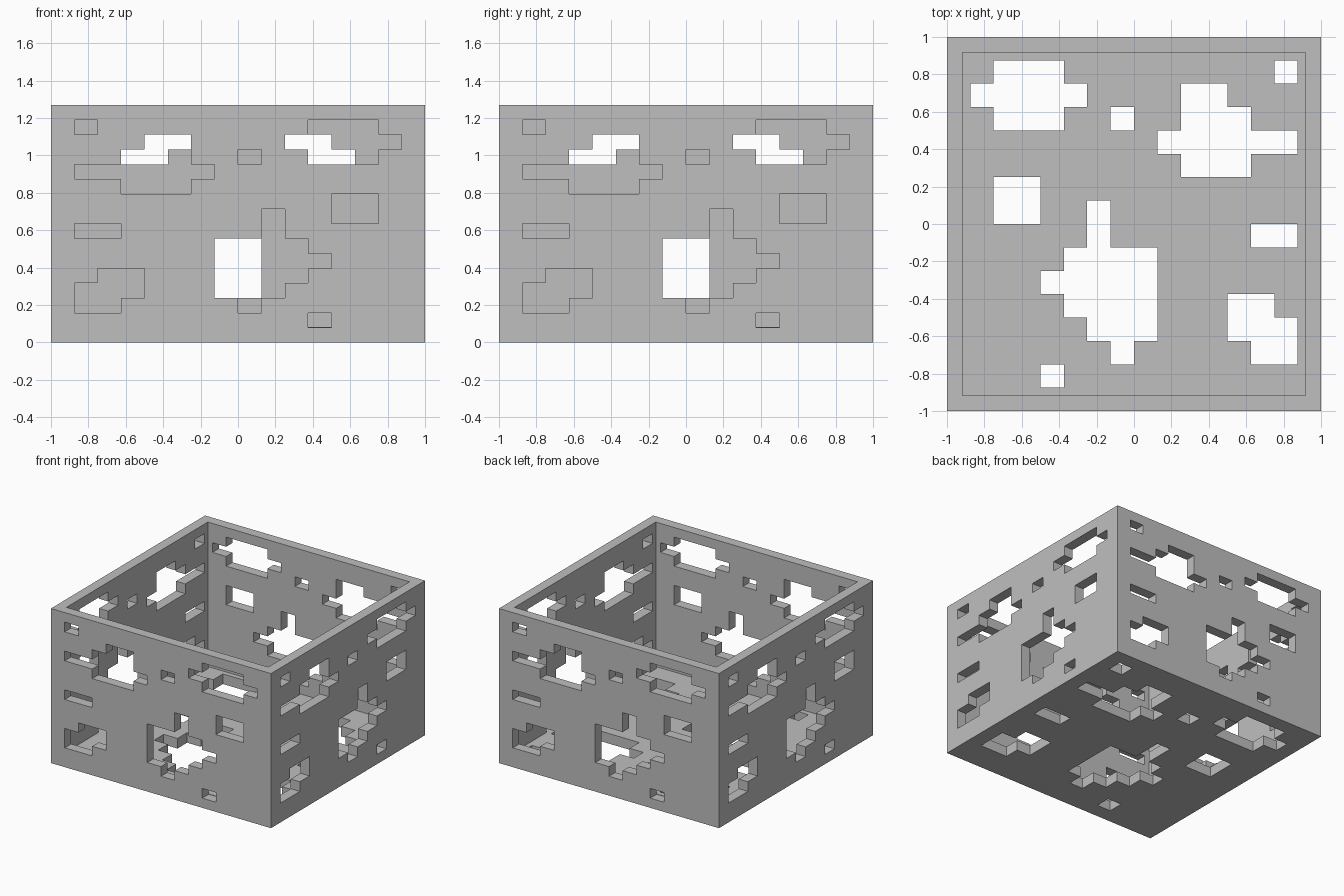
import bpy
import bmesh
from mathutils import Vector, Matrix

cube = bpy.data.objects.get("Cube")
if cube:
    bpy.data.objects.remove(cube)

N = 16            # cells along each side of a panel
HEIGHT = 1.27
THICKNESS = 0.083

# Cut-outs as cell rectangles: (x start, y start, x end, y end)
HOLES = [
    (2, 12, 5, 15), (1, 13, 6, 14),                       # upper left blob
    (10, 10, 12, 14), (12, 10, 13, 13), (9, 11, 15, 12),  # upper right blob
    (5, 4, 9, 7), (6, 7, 7, 9), (4, 5, 5, 6),             # large central blob
    (6, 3, 9, 4), (7, 2, 8, 3),
    (12, 3, 14, 5), (13, 2, 15, 4),                       # lower right blob
    (2, 8, 4, 10), (13, 7, 15, 8),                        # plain rectangles
    (14, 14, 15, 15), (7, 12, 8, 13), (4, 1, 5, 2),       # single cells
]


def is_open(i, j):
    return any(x0 <= i < x1 and y0 <= j < y1 for x0, y0, x1, y1 in HOLES)


def add_panel(bm, place):
    """Add a pierced grid panel; place maps panel (u, v) in 0..1 to a point."""
    verts = {}

    def corner(i, j):
        if (i, j) not in verts:
            verts[i, j] = bm.verts.new(place(i / N, j / N))
        return verts[i, j]

    for i in range(N):
        for j in range(N):
            if not is_open(i, j):
                bm.faces.new([corner(i, j), corner(i + 1, j),
                              corner(i + 1, j + 1), corner(i, j + 1)])


bm = bmesh.new()

# Floor
add_panel(bm, lambda u, v: Vector((2 * u - 1, 2 * v - 1, 0)))

# Four walls, the mirrored pattern turned around the vertical axis
for k in range(4):
    turn = Matrix.Rotation(k * 1.5707963, 3, 'Z')
    add_panel(bm, lambda u, v: turn @ Vector((1 - 2 * u, -1, v * HEIGHT)))

# Weld the panels into one open shell with outward normals
bmesh.ops.remove_doubles(bm, verts=bm.verts, dist=0.001)
bmesh.ops.recalc_face_normals(bm, faces=bm.faces)
front = max(bm.faces, key=lambda f: -f.calc_center_median().y)
if front.normal.y > 0:
    bmesh.ops.reverse_faces(bm, faces=bm.faces)

mesh = bpy.data.meshes.new("pierced_box")
bm.to_mesh(mesh)
bm.free()
box = bpy.data.objects.new("pierced_box", mesh)
bpy.context.collection.objects.link(box)

# Wall thickness, grown inwards
solid = box.modifiers.new("thickness", 'SOLIDIFY')
solid.thickness = THICKNESS
solid.offset = -1
solid.use_even_offset = True

# Grey material
grey = bpy.data.materials.new("plain_grey")
grey.use_nodes = True
color = (0.52, 0.52, 0.52, 1)
grey.diffuse_color = color
grey.node_tree.nodes["Principled BSDF"].inputs["Base Color"].default_value = color
mesh.materials.append(grey)
